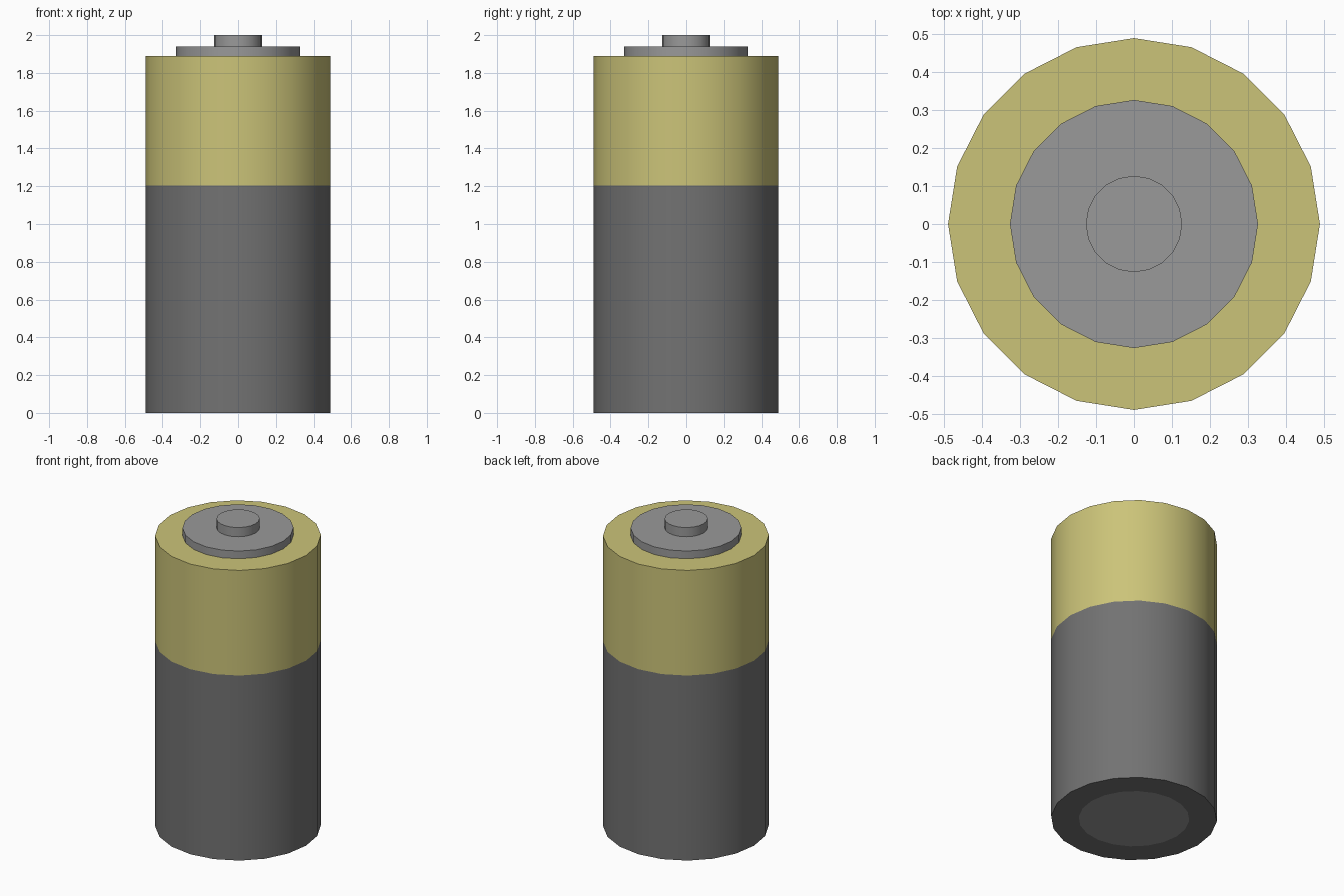
import bpy, bmesh
from math import radians, sin, cos, tau

if "Cube" in bpy.data.objects:
    bpy.data.objects.remove(bpy.data.objects["Cube"])

SIDES = 20
R_CASE, R_CAP, R_NUB = 0.49, 0.327, 0.127
Z_BAND, Z_TOP, Z_CAP, Z_NUB = 1.205, 1.89, 1.94, 2.0


def material(name, r, g, b):
    m = bpy.data.materials.new(name)
    m.diffuse_color = (r, g, b, 1)
    m.use_nodes = True
    m.node_tree.nodes["Principled BSDF"].inputs["Base Color"].default_value = m.diffuse_color
    return m


def lathe(name, profile, mat):
    """Revolve (radius, z) points listed from bottom to top; radius 0 is a pole."""
    bm = bmesh.new()
    rings = []
    for r, z in profile:
        n = SIDES if r > 0 else 1
        rings.append([bm.verts.new((r * cos(tau * i / SIDES), r * sin(tau * i / SIDES), z))
                      for i in range(n)])
    for a, b in zip(rings, rings[1:]):
        if len(a) == 1 or len(b) == 1:
            continue
        for i in range(SIDES):
            j = (i + 1) % SIDES
            bm.faces.new((a[i], a[j], b[j], b[i]))
    # flat end discs
    if len(rings[0]) == 1:
        bm.verts.remove(rings[0][0])
        bm.faces.new(rings[1][::-1])
    if len(rings[-1]) == 1:
        bm.verts.remove(rings[-1][0])
        bm.faces.new(rings[-2])
    mesh = bpy.data.meshes.new(name)
    bm.to_mesh(mesh)
    bm.free()
    mesh.materials.append(mat)
    ob = bpy.data.objects.new(name, mesh)
    bpy.context.collection.objects.link(ob)
    bpy.ops.object.select_all(action='DESELECT')
    ob.select_set(True)
    bpy.context.view_layer.objects.active = ob
    bpy.ops.object.shade_smooth_by_angle(angle=radians(30))
    return ob


dark = material("dark_wrap", 0.17, 0.17, 0.17)
yellow = material("yellow_wrap", 0.60, 0.55, 0.19)
metal = material("metal", 0.32, 0.32, 0.32)

# Wrapped casing: dark lower part, yellow upper band
lathe("lower_casing", [(R_CAP, 0), (R_CASE, 0), (R_CASE, Z_BAND)], dark)
lathe("upper_casing", [(R_CASE, Z_BAND), (R_CASE, Z_TOP), (R_CAP, Z_TOP)], yellow)

# Metal terminals: stepped top, flush disc underneath
lathe("top_terminal", [(R_CAP, Z_TOP), (R_CAP, Z_CAP), (R_NUB, Z_CAP),
                       (R_NUB, Z_NUB), (0, Z_NUB)], metal)
lathe("bottom_terminal", [(0, 0), (R_CAP, 0)], metal)
